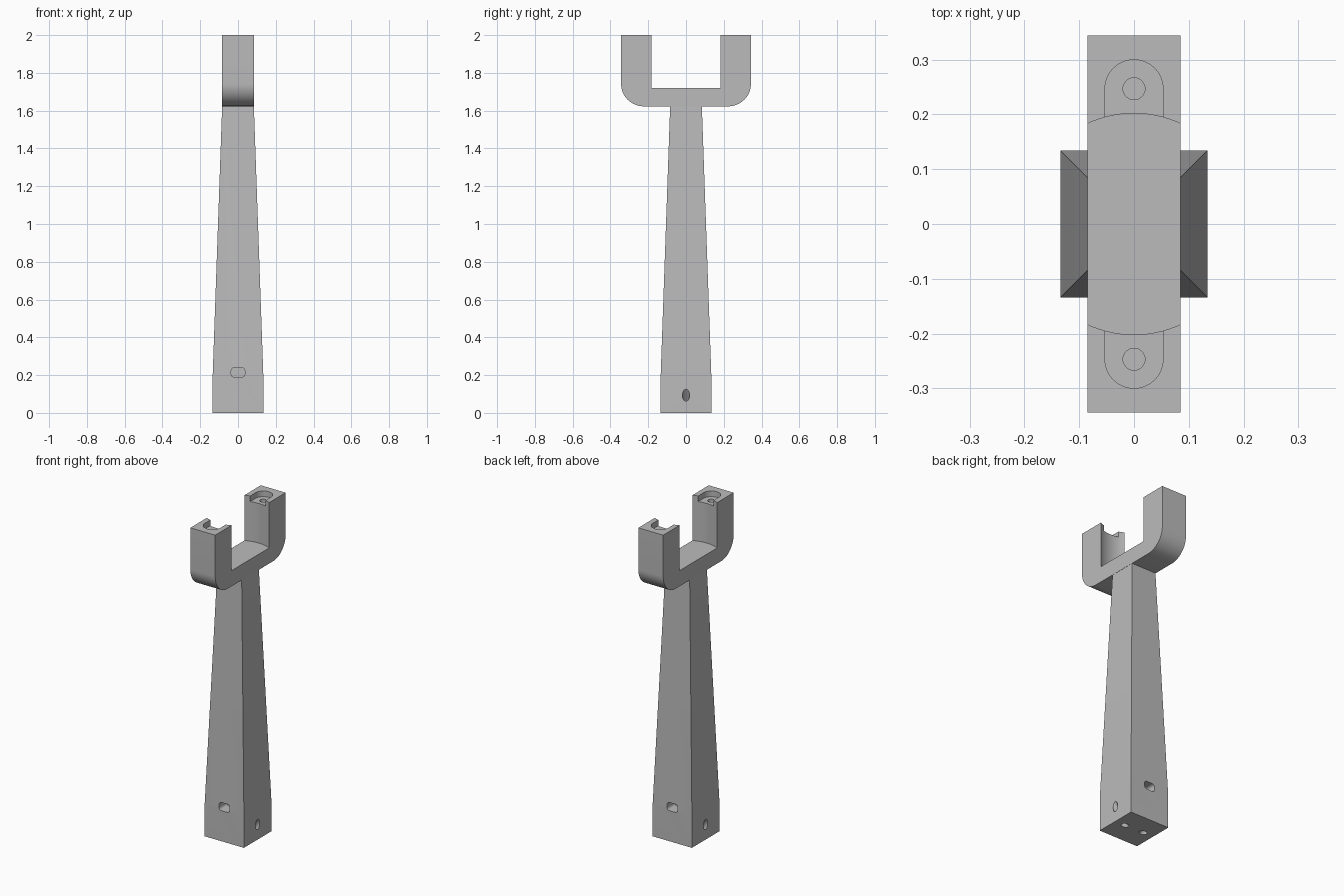
import bpy, bmesh
from math import pi, sin, cos, radians
from mathutils import Vector, Matrix

cube = bpy.data.objects.get("Cube")
if cube:
    bpy.data.objects.remove(cube, do_unlink=True)

grey = bpy.data.materials.new("plain grey")
grey.use_nodes = True
colour = (0.5, 0.5, 0.5, 1)
grey.diffuse_color = colour
grey.node_tree.nodes["Principled BSDF"].inputs["Base Color"].default_value = colour


def finish(name, bm):
    bmesh.ops.recalc_face_normals(bm, faces=bm.faces)
    mesh = bpy.data.meshes.new(name)
    bm.to_mesh(mesh)
    bm.free()
    mesh.materials.append(grey)
    obj = bpy.data.objects.new(name, mesh)
    bpy.context.collection.objects.link(obj)
    return obj


def prism(name, points, sweep):
    """Flat outline swept along a vector."""
    bm = bmesh.new()
    face = bm.faces.new([bm.verts.new(p) for p in points])
    out = bmesh.ops.extrude_face_region(bm, geom=[face])
    moved = [v for v in out["geom"] if isinstance(v, bmesh.types.BMVert)]
    bmesh.ops.translate(bm, vec=sweep, verts=moved)
    return finish(name, bm)


def cylinder(name, radius, start, end, sides=48):
    start, end = Vector(start), Vector(end)
    axis = end - start
    turn = axis.to_track_quat("Z", "Y").to_matrix().to_4x4()
    bm = bmesh.new()
    bmesh.ops.create_cone(bm, cap_ends=True, segments=sides, radius1=radius,
                          radius2=radius, depth=axis.length,
                          matrix=Matrix.Translation((start + end) / 2) @ turn)
    return finish(name, bm)


def arc(cx, cy, radius, first, last, steps):
    angles = [radians(first + (last - first) * i / steps) for i in range(steps + 1)]
    return [(cx + radius * cos(a), cy + radius * sin(a)) for a in angles]


def combine(target, tool, operation):
    tool.hide_render = True
    mod = target.modifiers.new("join", "BOOLEAN")
    mod.operation, mod.object, mod.solver = operation, tool, "EXACT"
    bpy.context.view_layer.objects.active = target
    bpy.ops.object.modifier_apply(modifier=mod.name)
    bpy.data.objects.remove(tool, do_unlink=True)


# Square post: straight foot, then a long taper
bm = bmesh.new()
rings = []
for half, z in ((0.134, 0), (0.134, 0.2), (0.083, 1.65)):
    rings.append([bm.verts.new((half * sx, half * sy, z))
                  for sx, sy in ((-1, -1), (1, -1), (1, 1), (-1, 1))])
bm.faces.new(rings[0])
bm.faces.new(rings[-1])
for low, high in zip(rings, rings[1:]):
    for i in range(4):
        j = (i + 1) % 4
        bm.faces.new((low[i], low[j], high[j], high[i]))
stand = finish("fork_stand", bm)

# Fork block with rounded lower corners
W, Y, BASE, R = 0.085, 0.344, 1.623, 0.12
outline = [(Y, 2), (-Y, 2)]
outline += arc(-Y + R, BASE + R, R, 180, 270, 16)
outline += arc(Y - R, BASE + R, R, 270, 360, 16)
fork = prism("fork", [(-W, y, z) for y, z in outline], (2 * W, 0, 0))
combine(stand, fork, "UNION")

# Round gap between the two arms
combine(stand, cylinder("gap", 0.202, (0, 0, 1.72), (0, 0, 2.1), 96), "DIFFERENCE")

for s in (-1, 1):
    # Shallow rounded recess and screw hole on each arm top
    recess = [(-0.053, 0.1)] + arc(0, 0.247, 0.053, 180, 0, 24) + [(0.053, 0.1)]
    combine(stand, prism("recess", [(x, s * y, 1.965) for x, y in recess],
                         (0, 0, 0.1)), "DIFFERENCE")
    combine(stand, cylinder("screw_hole", 0.02, (0, s * 0.247, 1.86),
                            (0, s * 0.247, 2.05), 32), "DIFFERENCE")

    # Rounded slot in the front and back of the foot
    slot = []
    for k, (sx, sz) in enumerate(((1, 1), (-1, 1), (-1, -1), (1, -1))):
        slot += arc(sx * 0.019, 0.214 + sz * 0.008, 0.017, 90 * k, 90 * k + 90, 6)
    combine(stand, prism("slot", [(x, s * 0.16, z) for x, z in slot],
                         (0, -s * 0.1, 0)), "DIFFERENCE")

    # Slanted hole from each side down through the underside
    side, under = Vector((s * 0.134, 0, 0.094)), Vector((s * 0.064, 0, 0))
    reach = (side - under) * 0.6
    combine(stand, cylinder("slanted_hole", 0.019, under - reach, side + reach, 32),
            "DIFFERENCE")

bpy.ops.object.select_all(action="DESELECT")
stand.select_set(True)
bpy.context.view_layer.objects.active = stand
bpy.ops.object.shade_smooth_by_angle(angle=radians(25))
